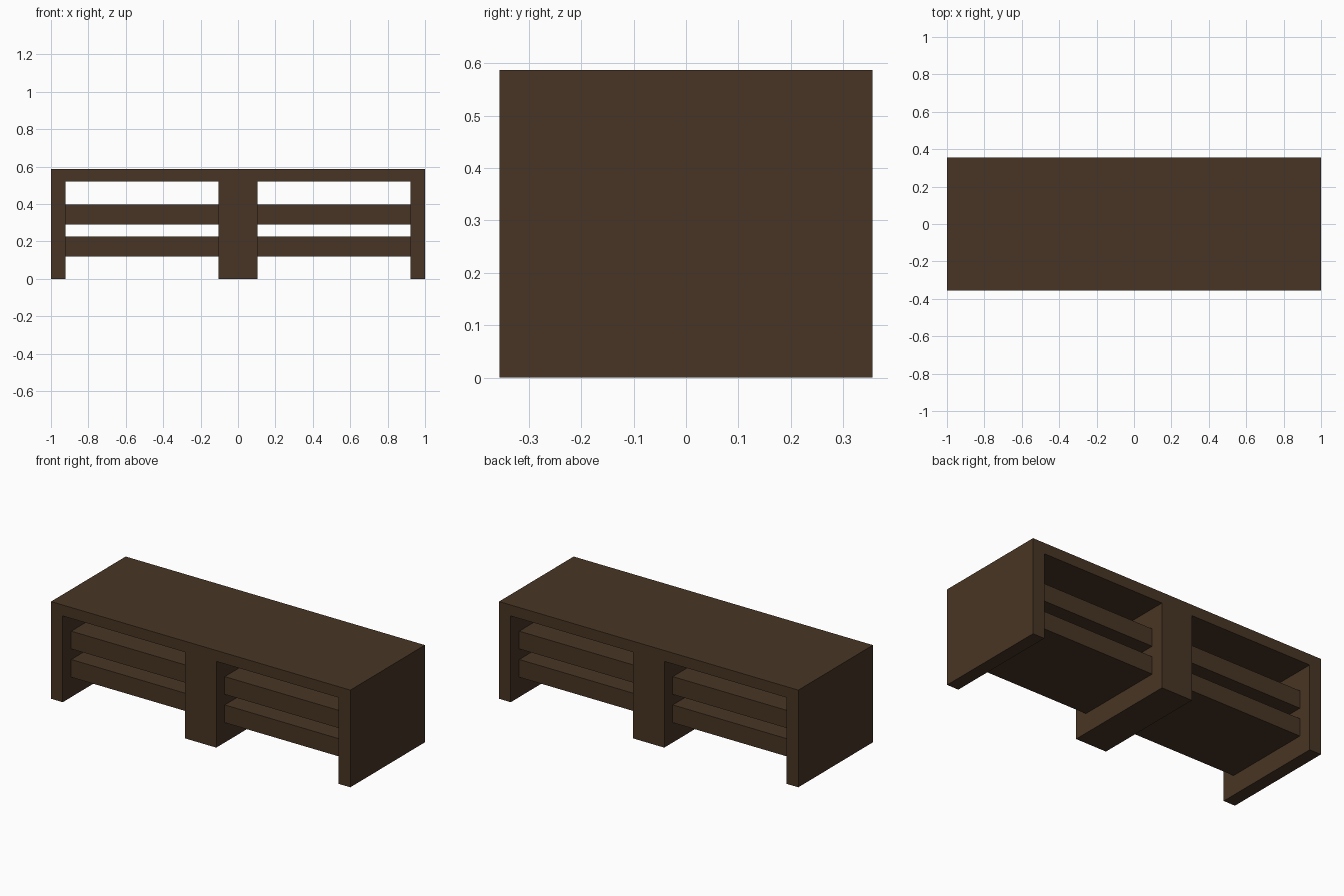
import bpy
import bmesh
from mathutils import Vector

cube = bpy.data.objects.get("Cube")
if cube:
    bpy.data.objects.remove(cube, do_unlink=True)

HALF_DEPTH = 0.356
HEIGHT = 0.587
TOP_UNDERSIDE = 0.521
SIDE_INNER = 0.922     # inner face of the side panels
CENTRE_HALF = 0.104    # half width of the middle support
SHELF_HALF_DEPTH = 0.275

wood = bpy.data.materials.new("dark_brown_wood")
wood.use_nodes = True
colour = (0.064, 0.036, 0.018, 1)
wood.diffuse_color = colour
bsdf = next(n for n in wood.node_tree.nodes if n.type == 'BSDF_PRINCIPLED')
bsdf.inputs["Base Color"].default_value = colour
bsdf.inputs["Roughness"].default_value = 0.8


def extrude_profile(name, profile, half_depth):
    """Extrude an x-z outline along y, centred on y = 0."""
    bm = bmesh.new()
    face = bm.faces.new([bm.verts.new((x, -half_depth, z)) for x, z in profile])
    result = bmesh.ops.extrude_face_region(bm, geom=[face])
    moved = [v for v in result["geom"] if isinstance(v, bmesh.types.BMVert)]
    bmesh.ops.translate(bm, verts=moved, vec=Vector((0, 2 * half_depth, 0)))
    bmesh.ops.recalc_face_normals(bm, faces=bm.faces)
    mesh = bpy.data.meshes.new(name)
    bm.to_mesh(mesh)
    bm.free()
    mesh.materials.append(wood)
    obj = bpy.data.objects.new(name, mesh)
    bpy.context.collection.objects.link(obj)
    return obj


# Cabinet frame: top, side panels and middle support as one outline
right_half = [(CENTRE_HALF, 0), (CENTRE_HALF, TOP_UNDERSIDE),
              (SIDE_INNER, TOP_UNDERSIDE), (SIDE_INNER, 0),
              (1, 0), (1, HEIGHT)]
left_half = [(-x, z) for x, z in reversed(right_half)]
extrude_profile("cabinet_frame", right_half + left_half, HALF_DEPTH)

# Two thick recessed shelves in each bay
for side, sign in (("left", 1), ("right", -1)):
    for level, low, high in (("lower", 0.12, 0.227), ("upper", 0.291, 0.398)):
        a, b = sign * CENTRE_HALF, sign * SIDE_INNER
        outline = [(a, low), (b, low), (b, high), (a, high)]
        extrude_profile(f"{side}_{level}_shelf", outline, SHELF_HALF_DEPTH)
